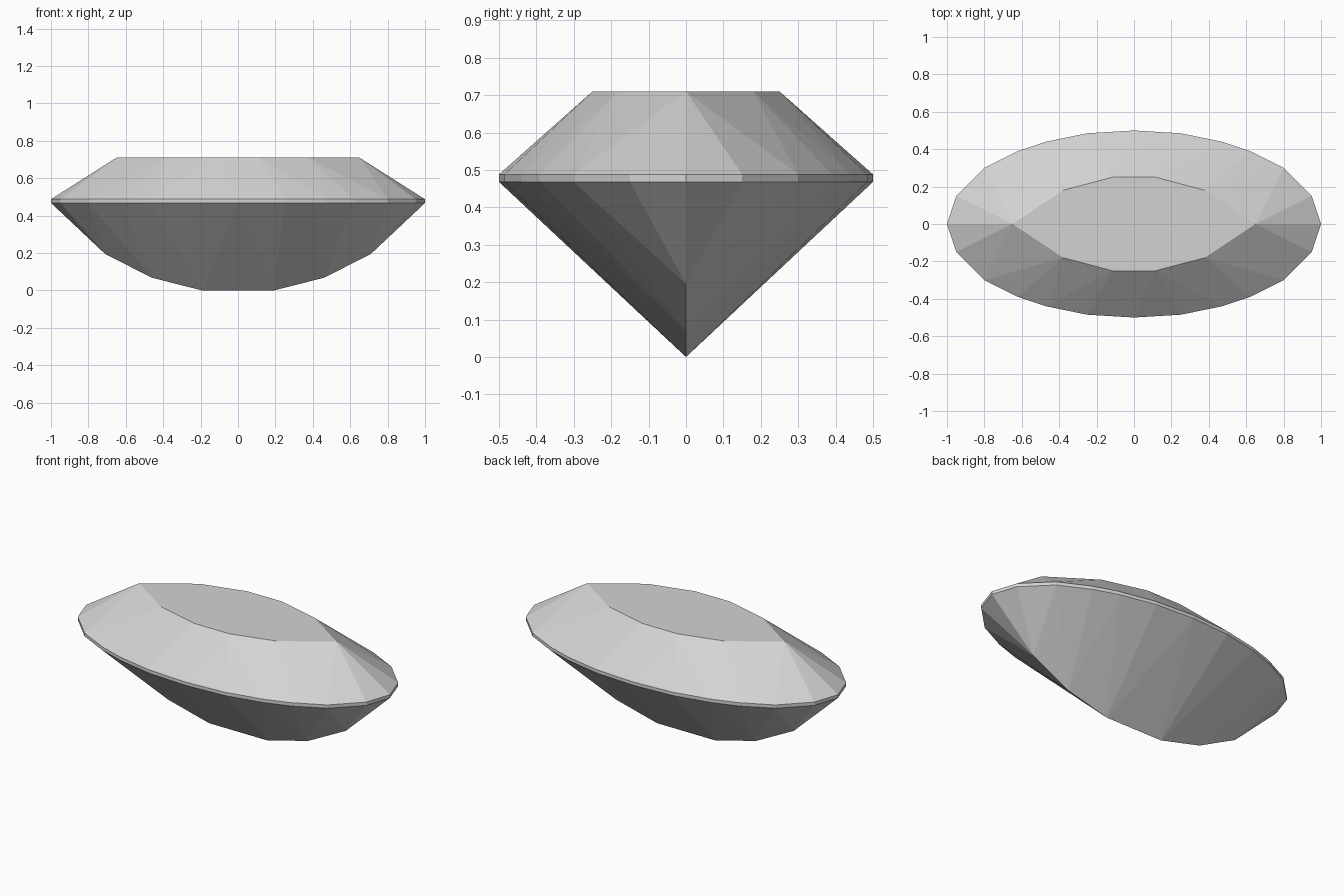
import bpy
import bmesh

cube = bpy.data.objects.get("Cube")
if cube:
    bpy.data.objects.remove(cube)

GIRDLE_LOW, GIRDLE_HIGH, TABLE_Z = 0.468, 0.488, 0.71

# Quarter profiles, running from the +x tip towards the middle
outline = [(1, 0), (0.95, 0.15), (0.8, 0.3), (0.62, 0.39),
           (0.47, 0.44), (0.25, 0.485), (0, 0.5)]
table = [(0.65, 0), (0.38, 0.18), (0.115, 0.25)]
keel = [(0.71, 0.195), (0.46, 0.068), (0.19, 0)]


def full_ring(quarter):
    """Mirror a quarter profile into a closed loop."""
    half = quarter + [(-x, y) for x, y in reversed(quarter) if x > 0]
    return half + [(x, -y) for x, y in reversed(half) if y > 0]


def add_facets(bm, inner, outer):
    """Fan facets from each inner corner to the girdle, and fill between fans."""
    n, m = len(outer), len(inner)
    # The two tips own four girdle edges, every other corner owns two
    end = -2
    for i, corner in enumerate(inner):
        start = end
        end += 4 if i in (0, m // 2) else 2
        for k in range(start, end):
            bm.faces.new((corner, outer[k % n], outer[(k + 1) % n]))
        bm.faces.new((corner, outer[end % n], inner[(i + 1) % m]))


bm = bmesh.new()
low = [bm.verts.new((x, y, GIRDLE_LOW)) for x, y in full_ring(outline)]
high = [bm.verts.new((x, y, GIRDLE_HIGH)) for x, y in full_ring(outline)]
top = [bm.verts.new((x, y, TABLE_Z)) for x, y in full_ring(table)]

# Girdle band
for i in range(len(low)):
    j = (i + 1) % len(low)
    bm.faces.new((low[i], low[j], high[j], high[i]))

# Crown and table
add_facets(bm, top, high)
bm.faces.new(top)

# Pavilion, closing on a shared keel line
right = [bm.verts.new((x, 0, z)) for x, z in keel]
left = [bm.verts.new((-x, 0, z)) for x, z in keel]
half = right + left[::-1]
add_facets(bm, half + half[-2:0:-1], low)

bmesh.ops.recalc_face_normals(bm, faces=bm.faces)
mesh = bpy.data.meshes.new("cut_gemstone")
bm.to_mesh(mesh)
bm.free()

# Single pale grey material
grey = bpy.data.materials.new("pale grey")
grey.use_nodes = True
colour = (0.65, 0.65, 0.65, 1)
grey.diffuse_color = colour
grey.node_tree.nodes["Principled BSDF"].inputs["Base Color"].default_value = colour
mesh.materials.append(grey)

gem = bpy.data.objects.new("cut_gemstone", mesh)
bpy.context.collection.objects.link(gem)
